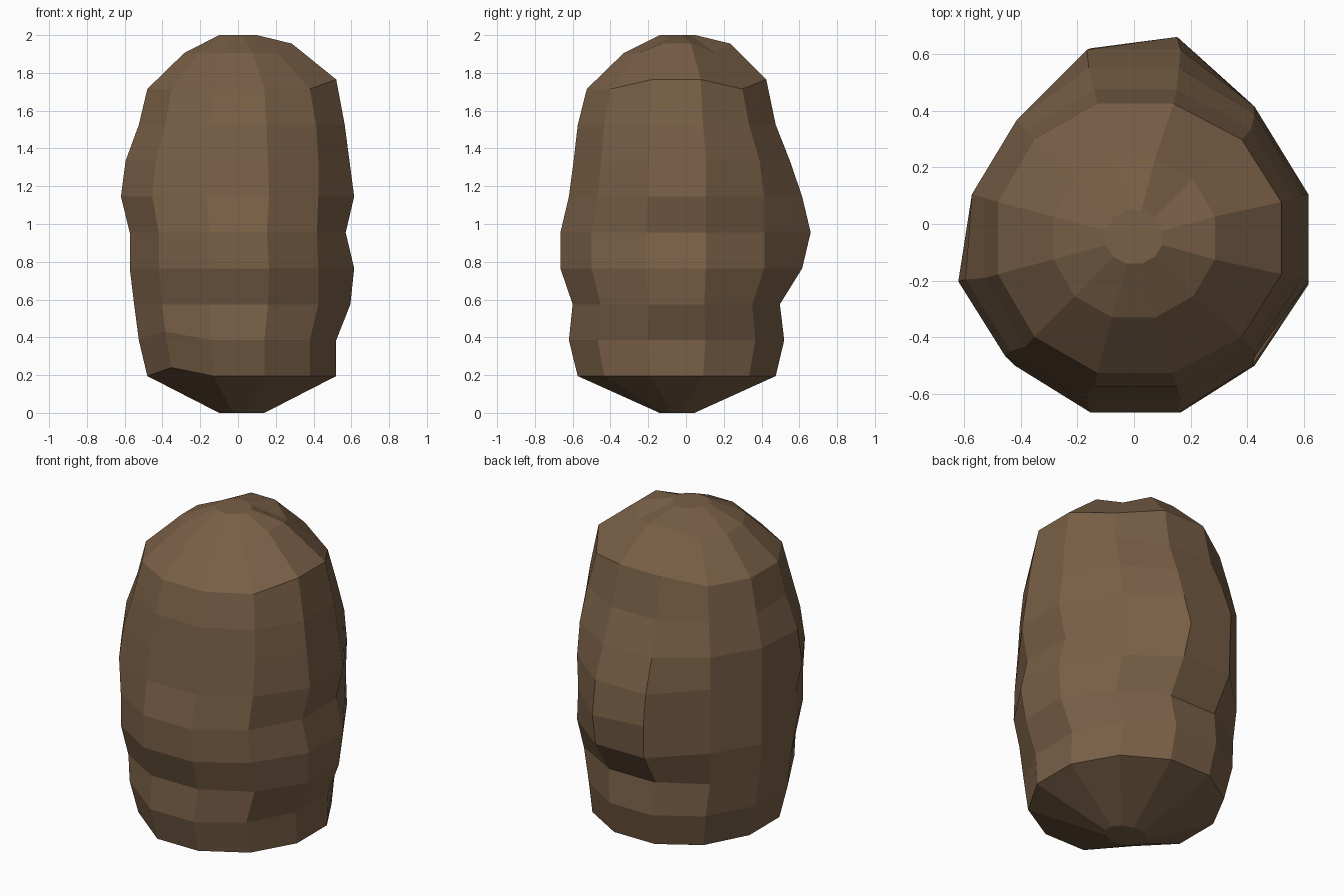
import bpy, bmesh, math

if "Cube" in bpy.data.objects:
    bpy.data.objects.remove(bpy.data.objects["Cube"])

# Each ring: height, left x, right x, front y, back y, lift of right/back sides
RINGS = [
    (0.00, -0.10, 0.14, -0.14, 0.045, 0),
    (0.195, -0.48, 0.52, -0.573, 0.475, 0),
    (0.385, -0.525, 0.52, -0.62, 0.52, 0),
    (0.575, -0.55, 0.595, -0.60, 0.497, 0),
    (0.765, -0.573, 0.615, -0.665, 0.615, 0),
    (0.955, -0.573, 0.57, -0.665, 0.66, 0),
    (1.145, -0.62, 0.615, -0.62, 0.615, 0),
    (1.335, -0.595, 0.59, -0.595, 0.55, 0),
    (1.525, -0.525, 0.565, -0.573, 0.475, 0),
    (1.715, -0.48, 0.52, -0.525, 0.425, 0.05),
    (1.905, -0.285, 0.285, -0.33, 0.235, 0.05),
    (2.00, -0.10, 0.10, -0.14, 0.05, 0),
]
SIDES = 12
CY = -0.05  # the vertical axis sits a little in front of the origin
# Furthest reach (x, y) of the flatter edge lines
LIMIT = {0: (1, 0.105), 1: (0.425, 0.415), 3: (1, 0.62), 4: (0.415, 0.365),
         5: (0.572, 0.105), 7: (0.465, 1), 10: (0.425, 1)}

bark = bpy.data.materials.new("brown")
bark.diffuse_color = (0.19, 0.115, 0.062, 1)
bark.use_nodes = True
bark.node_tree.nodes["Principled BSDF"].inputs["Base Color"].default_value = bark.diffuse_color

# Lumpy rounded body skinned through the rings
bm = bmesh.new()
loops = []
for i, (z, left, right, front, back, lift) in enumerate(RINGS):
    ring = []
    for k in range(SIDES):
        a = math.radians(15 + 30 * k)
        c = math.cos(a) / math.cos(math.radians(15))
        s = math.sin(a) / math.cos(math.radians(15))
        x = c * (right if c > 0 else -left)
        y = CY + s * (back - CY if s > 0 else CY - front)
        lx, ly = LIMIT.get(k, (1, 1))
        x, y = max(-lx, min(x, lx)), min(y, ly)
        dz = lift if k in (0, 11, 2, 3) else 0
        if k == 7 and i in (1, 2):  # chipped lower front-left corner
            dz = 0.045
        ring.append(bm.verts.new((x, y, z + dz)))
    loops.append(ring)
for low, high in zip(loops, loops[1:]):
    for k in range(SIDES):
        n = (k + 1) % SIDES
        bm.faces.new((low[k], low[n], high[n], high[k]))

# Flat underside and crown
bm.faces.new(loops[0][::-1])
bm.faces.new(loops[-1])

bmesh.ops.recalc_face_normals(bm, faces=bm.faces)
mesh = bpy.data.meshes.new("lumpy_body")
bm.to_mesh(mesh)
bm.free()
mesh.materials.append(bark)
bpy.context.collection.objects.link(bpy.data.objects.new("lumpy_body", mesh))
